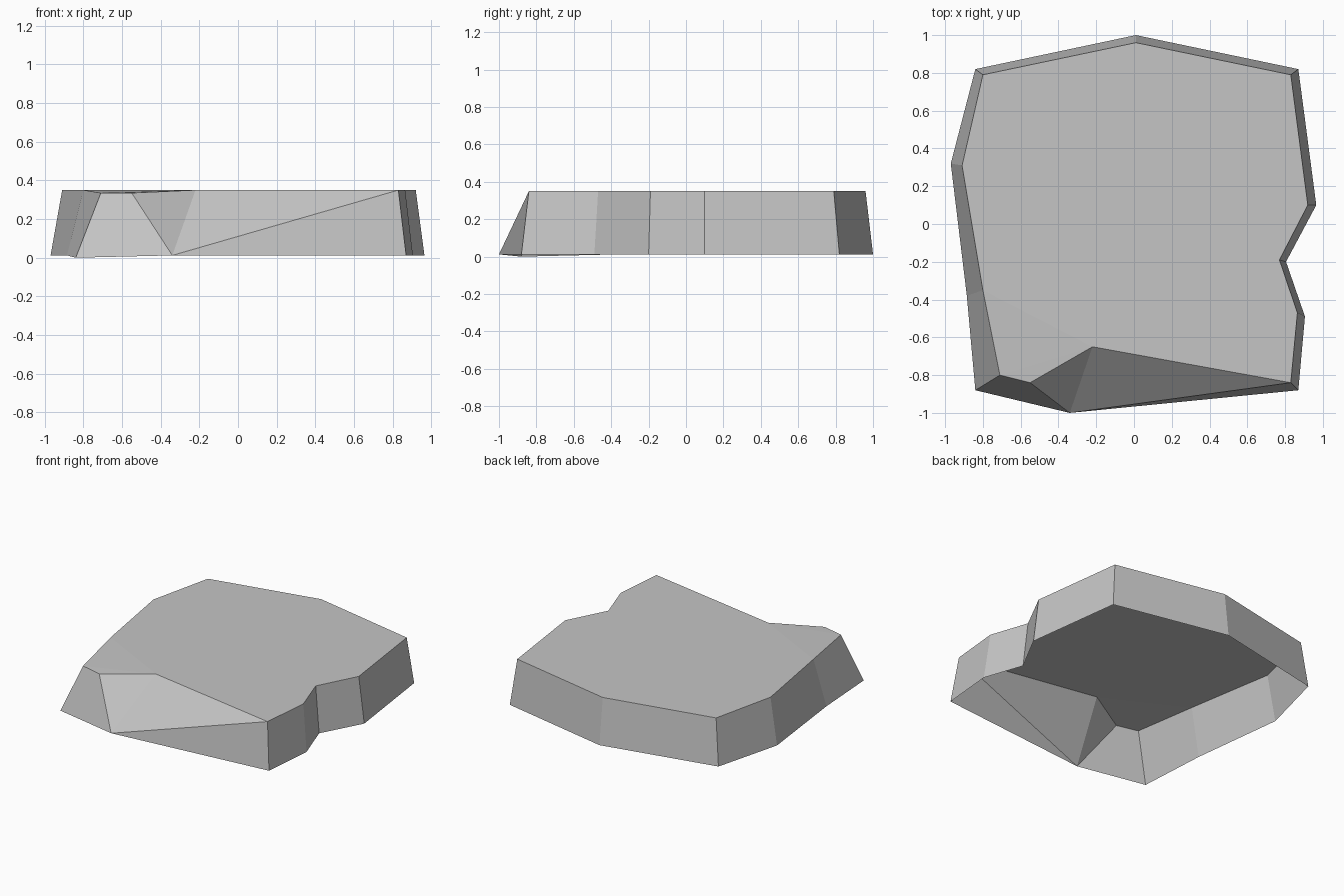
import bpy
import bmesh

default_cube = bpy.data.objects.get("Cube")
if default_cube:
    bpy.data.objects.remove(default_cube, do_unlink=True)

TOP, BASE = 0.35, 0.012

# Single flat stone colour
stone = bpy.data.materials.new("stone_grey")
stone.use_nodes = True
colour = (0.56, 0.56, 0.56, 1)
stone.diffuse_color = colour
stone.node_tree.nodes["Principled BSDF"].inputs["Base Color"].default_value = colour

# Outline, anticlockwise from the front left-hand corner: foot point, then rim point
outline = [
    ((0.87, -0.88), (0.83, -0.84)),
    ((0.905, -0.49), (0.865, -0.47)),
    ((0.805, -0.2), (0.77, -0.19)),
    ((0.965, 0.1), (0.92, 0.1)),
    ((0.87, 0.82), (0.83, 0.79)),
    ((0.01, 1), (0.01, 0.96)),
    ((-0.84, 0.82), (-0.8, 0.79)),
    ((-0.97, 0.32), (-0.91, 0.31)),
    ((-0.885, -0.38), (-0.8, -0.35)),
    ((-0.84, -0.88), (-0.71, -0.8)),
]

bm = bmesh.new()


def add_point(xy, z):
    return bm.verts.new((xy[0], xy[1], z))


foot = [add_point(pair[0], BASE) for pair in outline]
rim = [add_point(pair[1], TOP) for pair in outline]

# The front right-hand corner sags slightly
foot[-1].co.z = 0
rim[-1].co.z = TOP - 0.015

# Sloping side walls, leaving the underside open
for i in range(len(outline) - 1):
    bm.faces.new((foot[i], foot[i + 1], rim[i + 1], rim[i]))

# Chipped front edge: jutting toe, chip corner and the notch cut into the top
toe = add_point((-0.34, -1), BASE)
chip = add_point((-0.55, -0.84), TOP - 0.015)
notch = add_point((-0.22, -0.65), TOP)
for corners in (
    (foot[-1], toe, chip, rim[-1]),
    (toe, notch, chip),
    (toe, rim[0], notch),
    (toe, foot[0], rim[0]),
):
    bm.faces.new(corners)

# Flat top, with a slightly sunken facet beside the chip
bm.faces.new(rim[:-1] + [notch])
bm.faces.new((rim[-2], rim[-1], notch))
bm.faces.new((rim[-1], chip, notch))

mesh = bpy.data.meshes.new("stone_slab")
bm.to_mesh(mesh)
bm.free()
mesh.materials.append(stone)
slab = bpy.data.objects.new("stone_slab", mesh)
bpy.context.collection.objects.link(slab)
